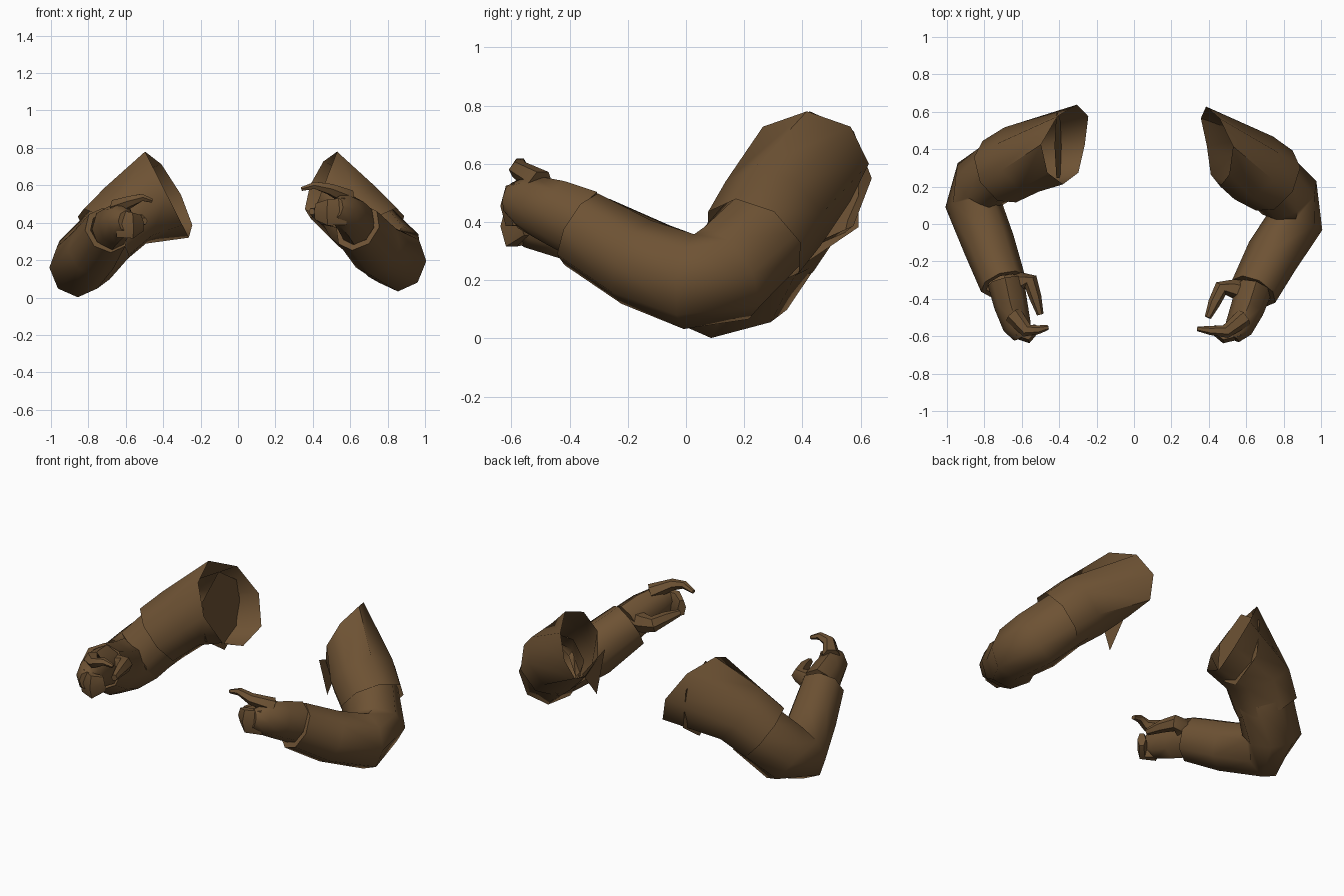
import bpy, bmesh, math
from mathutils import Vector

if "Cube" in bpy.data.objects:
    bpy.data.objects.remove(bpy.data.objects["Cube"])

brown = bpy.data.materials.new("brown_cloth")
brown.diffuse_color = (0.155, 0.085, 0.034, 1)
brown.use_nodes = True
brown.node_tree.nodes["Principled BSDF"].inputs["Base Color"].default_value = brown.diffuse_color


def circle(n):
    return [(math.cos(2 * math.pi * i / n), math.sin(2 * math.pi * i / n)) for i in range(n)]


def ring(c, t, ru, rv, n):
    """Ellipse around c, square to direction t."""
    u = Vector((0, 0, 1)).cross(t).normalized()
    v = t.normalized().cross(u)
    return [c + u * ru * a + v * rv * b for a, b in circle(n)]


def finish(name, bm, side, angle=50):
    for v in bm.verts:
        v.co.x *= side
    bmesh.ops.recalc_face_normals(bm, faces=bm.faces)
    me = bpy.data.meshes.new(name)
    bm.to_mesh(me)
    bm.free()
    me.materials.append(brown)
    ob = bpy.data.objects.new(name, me)
    bpy.context.collection.objects.link(ob)
    bpy.ops.object.select_all(action='DESELECT')
    ob.select_set(True)
    bpy.context.view_layer.objects.active = ob
    bpy.ops.object.shade_smooth_by_angle(angle=math.radians(angle))


def tube(name, path, side, tall=1.0, n=8, rim=None, caps=False, cuff=False):
    """Loft along path points (x, y, z, radius); tall stretches the section upwards."""
    pts = [Vector(p[:3]) for p in path]
    loops = [rim] if rim else []
    for i, p in enumerate(path):
        t = pts[min(i + 1, len(pts) - 1)] - pts[max(i - 1, 0)]
        loops.append(ring(pts[i], t, p[3], p[3] * tall, n))
    if cuff:  # turn the sleeve end inwards around the wrist
        loops.append([pts[-1].lerp(p, 0.75) for p in loops[-1]])
    bm = bmesh.new()
    rows = [[bm.verts.new(p) for p in lp] for lp in loops]
    for a, b in zip(rows, rows[1:]):
        for i in range(n):
            j = (i + 1) % n
            bm.faces.new((a[i], a[j], b[j], b[i]))
    if caps:
        bm.faces.new(rows[0])
        bm.faces.new(rows[-1])
    finish(name, bm, side)


def sheet(name, pts, side):
    bm = bmesh.new()
    bm.faces.new([bm.verts.new(p) for p in pts])
    finish(name, bm, side)


def sleeve(label, side, centre, lean, size, upper, fore):
    # slanted shoulder opening, swept inwards at the back
    cx, cy, cz = centre
    rim = [Vector((cx + lean * b - .075 * max(a, 0), cy + .213 * a, cz + size * b))
           for a, b in circle(8)]
    tube(label + "_upper_sleeve", upper, side, rim=rim)
    tube(label + "_forearm_sleeve", fore, side, tall=1.07, cuff=True)


def hand(label, side, place):
    """Hand pointing forward; place moves each path point."""
    def part(name, path, tall, n=6):
        tube(label + name, [place(*p) for p in path], side, tall, n, caps=True)
    part("_palm", [(.64, -.35, .39, .098), (.605, -.455, .435, .09),
                   (.56, -.555, .47, .076), (.525, -.605, .48, .045)], 1.25, 8)
    part("_curled_fingers", [(.57, -.575, .46, .04), (.48, -.60, .455, .038),
                             (.42, -.56, .46, .024)], 2.1)
    part("_index_finger", [(.59, -.50, .535, .05), (.49, -.575, .58, .036),
                           (.41, -.57, .60, .024), (.34, -.56, .58, .013)], 0.9)
    part("_thumb", [(.62, -.37, .41, .06), (.53, -.345, .42, .05), (.465, -.345, .43, .042),
                    (.43, -.42, .45, .033), (.395, -.50, .46, .018)], 1.1)


def same(x, y, z, r):
    return x, y, z, r


def lower(x, y, z, r):
    """Shorter reach and lower fingertips for the second hand."""
    f = (-.35 - y) / .25
    return x + .055 + .25 * (.6 - x), y + .04 - .04 * f, z - .025 - .045 * f, r


sleeve("right", 1, (.46, .415, .60), .07, .18,
       [(.64, .30, .43, .197), (.75, .232, .33, .188)],
       [(.70, .27, .365, .165), (.83, .14, .225, .17), (.86, .01, .195, .153),
        (.74, -.17, .262, .145), (.64, -.36, .375, .13)])
hand("right", 1, same)
# loose cloth point hanging in the opening
sheet("right_shoulder_flap", [(.41, .20, .50), (.41, .28, .255), (.41, .42, .43)], 1)

sleeve("left", -1, (.38, .425, .55), .117, .23,
       [(.60, .345, .44, .195), (.72, .28, .33, .187)],
       [(.68, .31, .35, .165), (.82, .215, .20, .165), (.86, .11, .16, .15),
        (.775, -.11, .25, .14), (.70, -.32, .36, .125)])
hand("left", -1, lower)
# upright lining across the opening
sheet("left_shoulder_lining", [(.405 + .02 * a, .42 + .2 * b, .5 + .235 * a) for a, b in circle(6)], -1)
